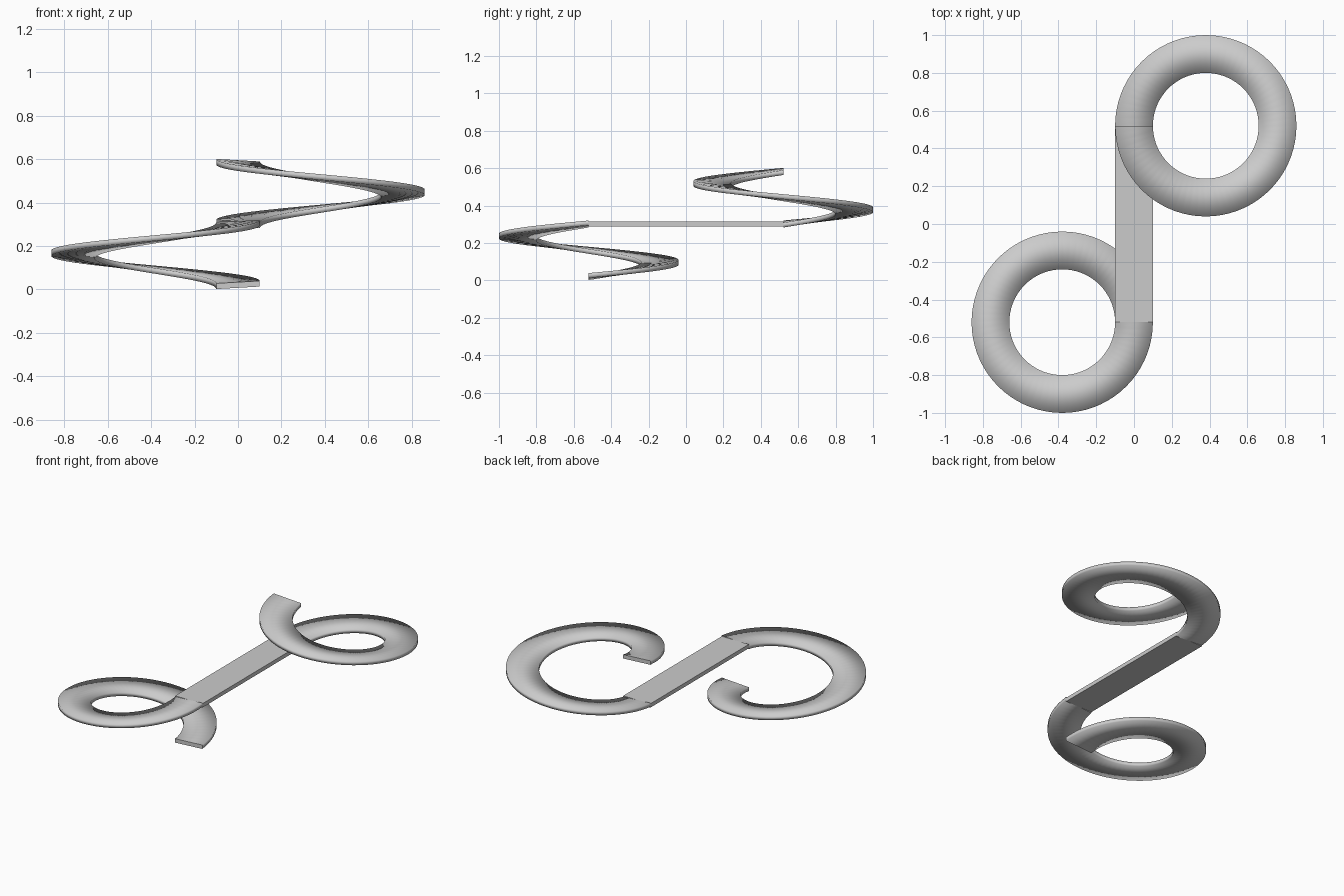
import bpy, bmesh
from math import pi, sin, cos

if "Cube" in bpy.data.objects:
    bpy.data.objects.remove(bpy.data.objects["Cube"])

WIDTH, THICK = 0.2, 0.026      # ribbon section
RADIUS = 0.38                  # centre line of each coil
END_Y, MID_Z = 0.52, 0.3015    # where the coils meet the straight
RISE, BANK = 0.281, 0.0575     # height per turn, outer edge banking (radians)
STEPS = 72


def finish(bm, name):
    bmesh.ops.recalc_face_normals(bm, faces=bm.faces)
    mesh = bpy.data.meshes.new(name)
    bm.to_mesh(mesh)
    bm.free()
    obj = bpy.data.objects.new(name, mesh)
    bpy.context.collection.objects.link(obj)
    return obj


def coil(name, side):
    """One clockwise turn: side +1 climbs at the back, -1 descends at the front."""
    bm = bmesh.new()
    corners = [(-1, -1), (1, -1), (1, 1), (-1, 1)]
    start = pi if side > 0 else 0
    rings = []
    for i in range(STEPS + 1):
        t = i / STEPS
        a = start - 2 * pi * t
        ring = []
        for u, v in corners:
            w, h = u * WIDTH / 2, v * THICK / 2
            r = RADIUS + w
            z = MID_Z + side * RISE * t + w * sin(BANK) + h
            ring.append(bm.verts.new((side * RADIUS + r * cos(a),
                                      side * END_Y + r * sin(a), z)))
        rings.append(ring)
    for p, q in zip(rings, rings[1:]):
        for k in range(4):
            n = (k + 1) % 4
            bm.faces.new((p[k], p[n], q[n], q[k])).smooth = True
    # flat end caps with crisp borders
    for ring in (rings[0], rings[-1]):
        for e in bm.faces.new(ring).edges:
            e.smooth = False
    return finish(bm, name)


# straight strip between the coils
bm = bmesh.new()
bmesh.ops.create_cube(bm, size=1)
bmesh.ops.scale(bm, vec=(WIDTH, 2 * END_Y, THICK), verts=bm.verts)
bmesh.ops.translate(bm, vec=(0, 0, MID_Z), verts=bm.verts)
finish(bm, "straight_ramp")

# spiral ramps at both ends
coil("upper_spiral_ramp", 1)
coil("lower_spiral_ramp", -1)
